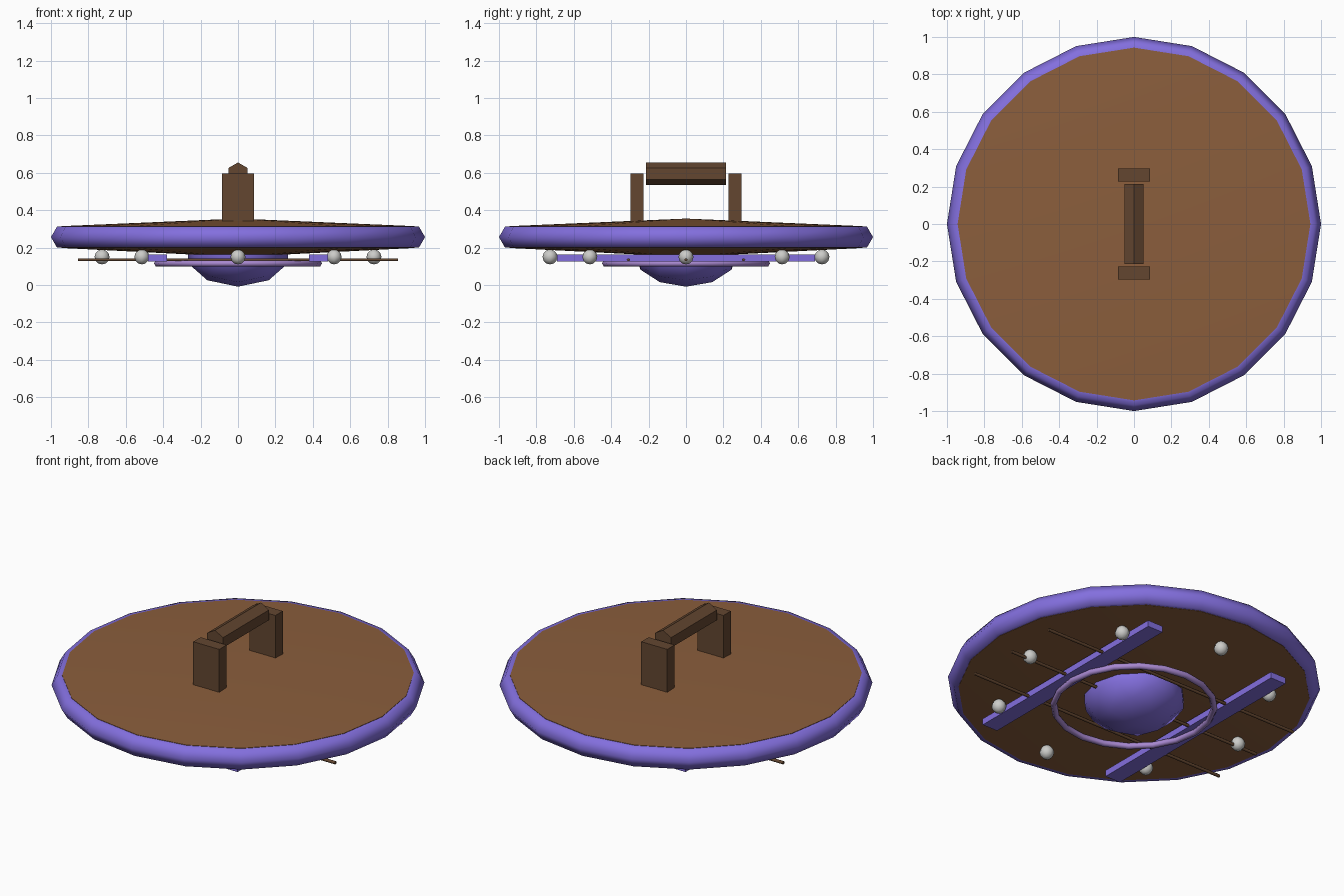
import bpy, math
from math import pi, cos, sin

if "Cube" in bpy.data.objects:
    bpy.data.objects.remove(bpy.data.objects["Cube"])


def material(name, rgb):
    lin = [(c / 255 / 12.92) if c < 10 else ((c / 255 + 0.055) / 1.055) ** 2.4 for c in rgb]
    m = bpy.data.materials.new(name)
    m.diffuse_color = (*lin, 1)
    m.use_nodes = True
    m.node_tree.nodes["Principled BSDF"].inputs["Base Color"].default_value = m.diffuse_color
    return m


BROWN = material("wood_brown", (139, 94, 60))
DARK = material("dark_wood", (99, 70, 48))
PURPLE = material("purple", (131, 111, 222))
LILAC = material("lilac", (168, 136, 208))
SILVER = material("silver", (204, 204, 201))


def finish(name, mat, angle=None):
    ob = bpy.context.object
    ob.name = name
    ob.data.materials.append(mat)
    bpy.ops.object.transform_apply(location=False, rotation=True, scale=True)
    if angle:
        bpy.ops.object.shade_smooth_by_angle(angle=math.radians(angle))
    return ob


def box(name, mat, lo, hi):
    bpy.ops.mesh.primitive_cube_add(size=1, location=[(a + b) / 2 for a, b in zip(lo, hi)])
    bpy.context.object.scale = [b - a for a, b in zip(lo, hi)]
    finish(name, mat)


def lathe(name, mat, profile, sides, angle):
    # profile of (radius, z) pairs, with a pole at each end
    verts, rings, faces = [], [], []
    for r, z in profile:
        start = len(verts)
        n = 1 if r == 0 else sides
        verts += [(r * cos(2 * pi * i / sides), r * sin(2 * pi * i / sides), z) for i in range(n)]
        rings.append([start + (i % n) for i in range(sides)])
    for a, b in zip(rings, rings[1:]):
        for i in range(sides):
            j = (i + 1) % sides
            faces.append(list(dict.fromkeys((a[i], a[j], b[j], b[i]))))
    me = bpy.data.meshes.new(name)
    me.from_pydata(verts, [], faces)
    ob = bpy.data.objects.new(name, me)
    bpy.context.collection.objects.link(ob)
    bpy.ops.object.select_all(action='DESELECT')
    bpy.context.view_layer.objects.active = ob
    ob.select_set(True)
    finish(name, mat, angle)


# shallow double-cone board
lathe("board", BROWN, [(0, 0.15), (0.943, 0.198), (0.943, 0.3145), (0, 0.355)], 20, 30)

# heavy hexagonal rim
bpy.ops.mesh.primitive_torus_add(major_segments=20, minor_segments=6, major_radius=0.935,
                                 minor_radius=0.065, location=(0, 0, 0.256))
finish("rim", PURPLE, 75)

# grip posts and hexagonal grip
for s, side in ((-1, "front"), (1, "back")):
    ys = sorted((s * 0.228, s * 0.297))
    box(side + "_grip_post", DARK, (-0.085, ys[0], 0.31), (0.085, ys[1], 0.596))
bpy.ops.mesh.primitive_cylinder_add(vertices=6, radius=0.06, depth=0.43, location=(0, 0, 0.595),
                                    rotation=(pi / 2, 0, 0))
finish("grip", DARK)

# face straps
for s, side in ((-1, "left"), (1, "right")):
    box(side + "_strap", PURPLE, (s * 0.43 - 0.05, -0.69, 0.126), (s * 0.43 + 0.05, 0.69, 0.163))

# thin plank lines
for i in (-1, 0, 1):
    bpy.ops.mesh.primitive_cylinder_add(vertices=6, radius=0.009, depth=1.71,
                                        location=(0, i * 0.308, 0.135), rotation=(0, pi / 2, 0))
    finish("plank_rod_%d" % (i + 2), DARK, 75)

# ring around the boss
bpy.ops.mesh.primitive_torus_add(major_segments=20, minor_segments=6, major_radius=0.431,
                                 minor_radius=0.018, location=(0, 0, 0.115))
finish("boss_ring", LILAC, 75)

# flattened centre boss, poles along y
bpy.ops.mesh.primitive_uv_sphere_add(segments=10, ring_count=6, radius=1, location=(0, 0, 0.171),
                                     rotation=(pi / 2, 0, 0))
# turn so that a flat edge lies lowest
bpy.context.object.scale = (0.28, 0.18, 0.28)
finish("boss", PURPLE, 75)

# rivets
for i in range(8):
    a = i * pi / 4
    bpy.ops.mesh.primitive_uv_sphere_add(segments=8, ring_count=6, radius=0.04,
                                         location=(0.727 * cos(a), 0.727 * sin(a), 0.15))
    finish("rivet_%d" % (i + 1), SILVER, 75)
